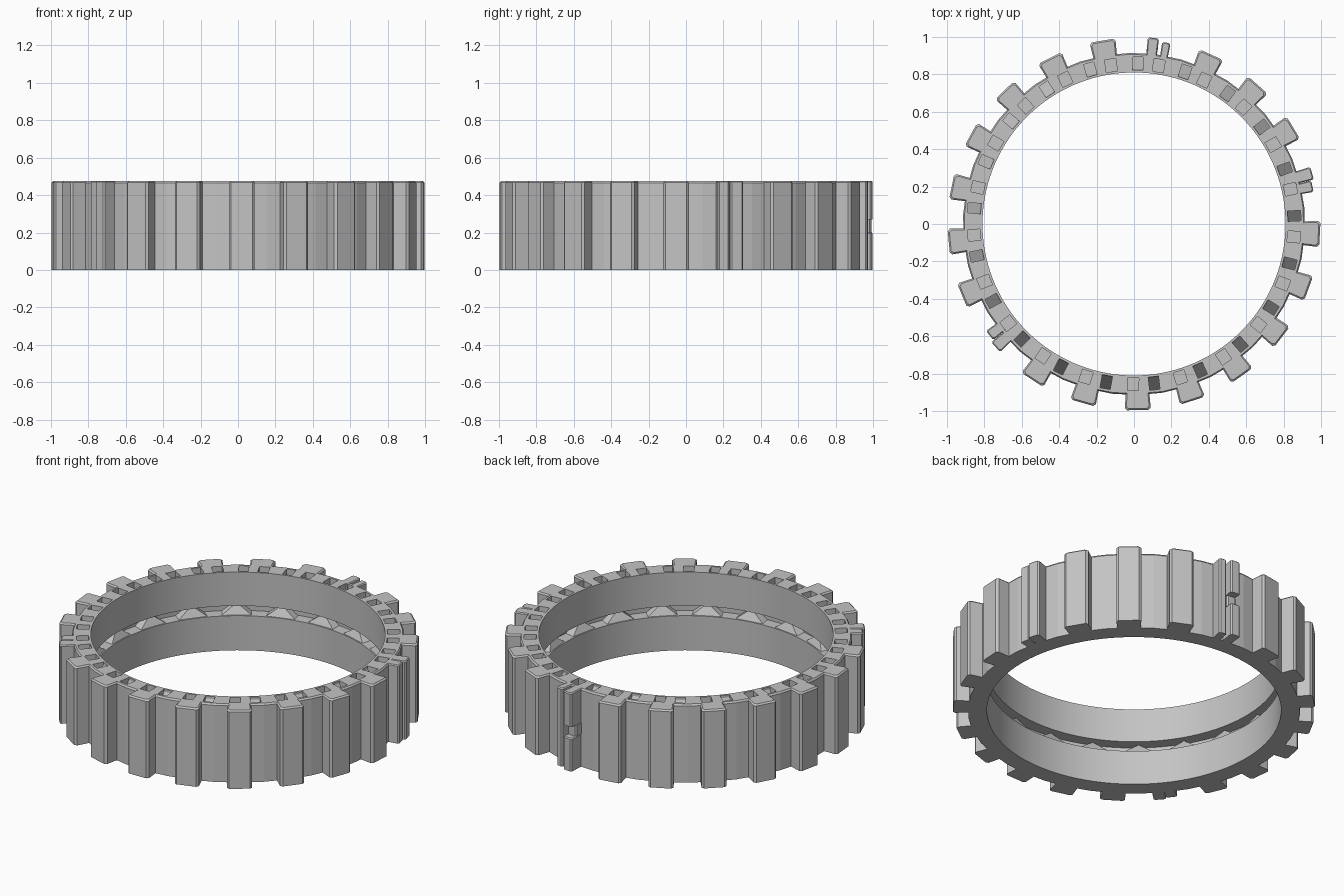
import bpy, bmesh
from math import sin, cos, pi, radians
from mathutils import Matrix

if bpy.data.objects.get("Cube"):
    bpy.data.objects.remove(bpy.data.objects["Cube"])

TEETH = 21
STEP = 2 * pi / TEETH
START = radians(-3.1)
HEIGHT = 0.475

grey = bpy.data.materials.new("mid grey")
grey.use_nodes = True
grey.diffuse_color = (0.55, 0.55, 0.55, 1)
grey.node_tree.nodes["Principled BSDF"].inputs["Base Color"].default_value = grey.diffuse_color


def finish(bm, name):
    bmesh.ops.recalc_face_normals(bm, faces=bm.faces)
    mesh = bpy.data.meshes.new(name)
    bm.to_mesh(mesh)
    bm.free()
    mesh.materials.append(grey)
    obj = bpy.data.objects.new(name, mesh)
    bpy.context.collection.objects.link(obj)
    return obj


def prism(bm, outline, angle, width):
    """Extrude a radius/height outline sideways and turn it to an angle."""
    turn = Matrix.Rotation(angle, 4, 'Z')
    sides = [[bm.verts.new(turn @ Matrix.Translation((r, s * width / 2, z)).translation)
              for r, z in outline] for s in (-1, 1)]
    bm.faces.new(sides[0])
    bm.faces.new(sides[1][::-1])
    n = len(outline)
    for i in range(n):
        j = (i + 1) % n
        bm.faces.new((sides[0][i], sides[1][i], sides[1][j], sides[0][j]))


def block(bm, r0, r1, z0, z1, angle, width, chamfer=0.012):
    """Upright rib with clipped outer corners, tapered a little to its root."""
    w, c = width / 2, chamfer
    plan = [(r0, -w * 0.9), (r1 - c, -w), (r1, c - w),
            (r1, w - c), (r1 - c, w), (r0, w * 0.9)]
    turn = Matrix.Rotation(angle, 4, 'Z')
    rows = []
    for z, inset in ((z0, 0), (z1 - c * 0.7, 0), (z1, c * 0.7)):
        rows.append([bm.verts.new(turn @ Matrix.Translation(
            (r - (inset if r > r0 else 0), y * (1 - inset / w), z)).translation)
            for r, y in plan])
    bm.faces.new(rows[0])
    bm.faces.new(rows[-1][::-1])
    for a, b in zip(rows, rows[1:]):
        for i in range(6):
            j = (i + 1) % 6
            bm.faces.new((a[i], a[j], b[j], b[i]))


# Ring: faceted outside, round inside with a groove at mid height
bm = bmesh.new()
profile = [(0.81, 0), (0.915, 0), (0.915, 0.465), (0.908, HEIGHT), (0.81, HEIGHT),
           (0.81, 0.27), (0.88, 0.27), (0.88, 0.21), (0.81, 0.21)]
SEG = TEETH * 8
loops = []
for i in range(SEG):
    a = START + i * 2 * pi / SEG
    # flat outer facets meet at tooth centres and halfway between teeth
    facet = cos(STEP / 4) / cos((i % 4) * STEP / 8 - STEP / 4)
    loops.append([bm.verts.new((r * (facet if r > 0.9 else 1) * cos(a),
                                r * (facet if r > 0.9 else 1) * sin(a), z))
                  for r, z in profile])
for i in range(SEG):
    a, b = loops[i], loops[(i + 1) % SEG]
    for k in range(len(profile)):
        m = (k + 1) % len(profile)
        bm.faces.new((a[k], b[k], b[m], a[m]))
ring = finish(bm, "ring_body")

# Pockets in the top rim: shallow behind each tooth, sloping in each gap
bm = bmesh.new()
for i in range(TEETH):
    a = START + i * STEP
    prism(bm, [(0.823, 0.43), (0.893, 0.43), (0.893, 0.55), (0.823, 0.55)],
          a - radians(1.5), 0.06)
    prism(bm, [(0.823, 0.46), (0.893, 0.34), (0.893, 0.55), (0.823, 0.55)],
          a + radians(6), 0.055)
cutter = finish(bm, "pocket_cutter")
cutter.hide_render = True
cut = ring.modifiers.new("pockets", 'BOOLEAN')
cut.operation = 'DIFFERENCE'
cut.solver = 'EXACT'
cut.object = cutter
bpy.context.view_layer.objects.active = ring
ring.select_set(True)
bpy.ops.object.modifier_apply(modifier=cut.name)
bpy.data.objects.remove(cutter)
bpy.ops.object.shade_smooth_by_angle(angle=radians(3))

# Outer teeth, three of them split into slimmer ribs
SPLIT, NOTCHED, CHIPPED = 5, 1, 13
bm = bmesh.new()
for i in range(TEETH):
    a = START + i * STEP
    if i == SPLIT:
        block(bm, 0.89, 1.0, 0, 0.2, a + 0.025, 0.06, 0.008)
        block(bm, 0.89, 0.96, 0.2, 0.27, a + 0.025, 0.06, 0.008)
        block(bm, 0.89, 1.0, 0.27, HEIGHT, a + 0.025, 0.06, 0.008)
        block(bm, 0.89, 0.985, 0, HEIGHT, a - 0.048, 0.045, 0.008)
    elif i in (NOTCHED, CHIPPED):
        block(bm, 0.89, 0.975, 0, HEIGHT, a - 0.036, 0.062, 0.008)
        block(bm, 0.89, 0.99, 0, HEIGHT, a + 0.033, 0.07, 0.008)
    else:
        block(bm, 0.89, 0.995, 0, HEIGHT, a, 0.138)
finish(bm, "outer_teeth")

# Pointed wedges inside the groove
bm = bmesh.new()
for i in range(TEETH):
    turn = Matrix.Rotation(START + (i + 0.5) * STEP, 4, 'Z')
    points = [(0.815, -0.085, 0.208), (0.815, 0.085, 0.208), (0.885, 0.085, 0.208),
              (0.885, -0.085, 0.208), (0.85, 0, 0.272), (0.885, 0, 0.272)]
    v = [bm.verts.new(turn @ Matrix.Translation(p).translation) for p in points]
    for f in ((0, 1, 2, 3), (0, 1, 4), (1, 2, 5, 4), (0, 4, 5, 3), (2, 3, 5)):
        bm.faces.new([v[k] for k in f])
finish(bm, "groove_wedges")
